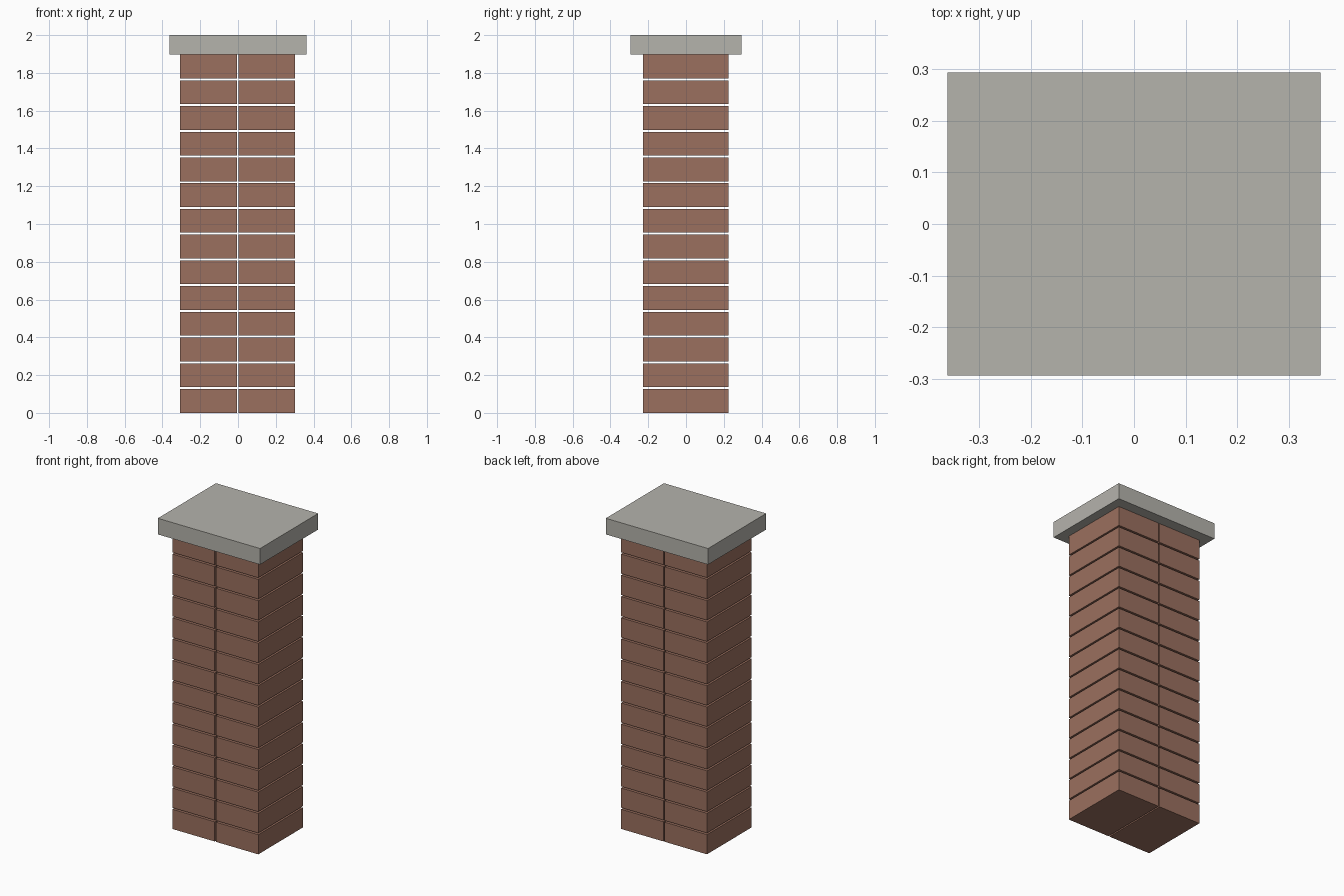
import bpy

cube = bpy.data.objects.get("Cube")
if cube:
    bpy.data.objects.remove(cube, do_unlink=True)


def make_material(name, rgb):
    mat = bpy.data.materials.new(name)
    mat.use_nodes = True
    mat.diffuse_color = (*rgb, 1)
    mat.node_tree.nodes["Principled BSDF"].inputs["Base Color"].default_value = (*rgb, 1)
    return mat


def add_box(name, low, high, mat):
    """Box between two opposite corners."""
    centre = [(a + b) / 2 for a, b in zip(low, high)]
    bpy.ops.mesh.primitive_cube_add(size=1, location=centre)
    box = bpy.context.object
    box.name = name
    for v in box.data.vertices:
        v.co = [c * (b - a) for c, a, b in zip(v.co, low, high)]
    box.data.materials.append(mat)
    return box


brick_red = make_material("brick red", (0.328, 0.162, 0.114))
stone_grey = make_material("stone grey", (0.462, 0.451, 0.413))

COURSES = 14
CAP_BOTTOM = 1.897
GAP = 0.0105
BRICK_HEIGHT = (CAP_BOTTOM - GAP * (COURSES - 1)) / COURSES
BRICK_LENGTH = 0.3
CENTRE_X, CENTRE_Y = -0.0015, -0.0015
HALF_DEPTH = 0.226

# Two stacks of bricks with open joints between them
for side, direction in (("right", -1), ("left", 1)):
    inner = CENTRE_X + direction * 0.0045
    outer = inner + direction * BRICK_LENGTH
    x0, x1 = sorted((inner, outer))
    for course in range(COURSES):
        z = course * (BRICK_HEIGHT + GAP)
        add_box(f"brick_{side}_{course + 1}",
                (x0, CENTRE_Y - HALF_DEPTH, z),
                (x1, CENTRE_Y + HALF_DEPTH, z + BRICK_HEIGHT), brick_red)

# Overhanging cap slab
add_box("cap_slab", (-0.362, -0.294, CAP_BOTTOM), (0.362, 0.294, 2), stone_grey)
